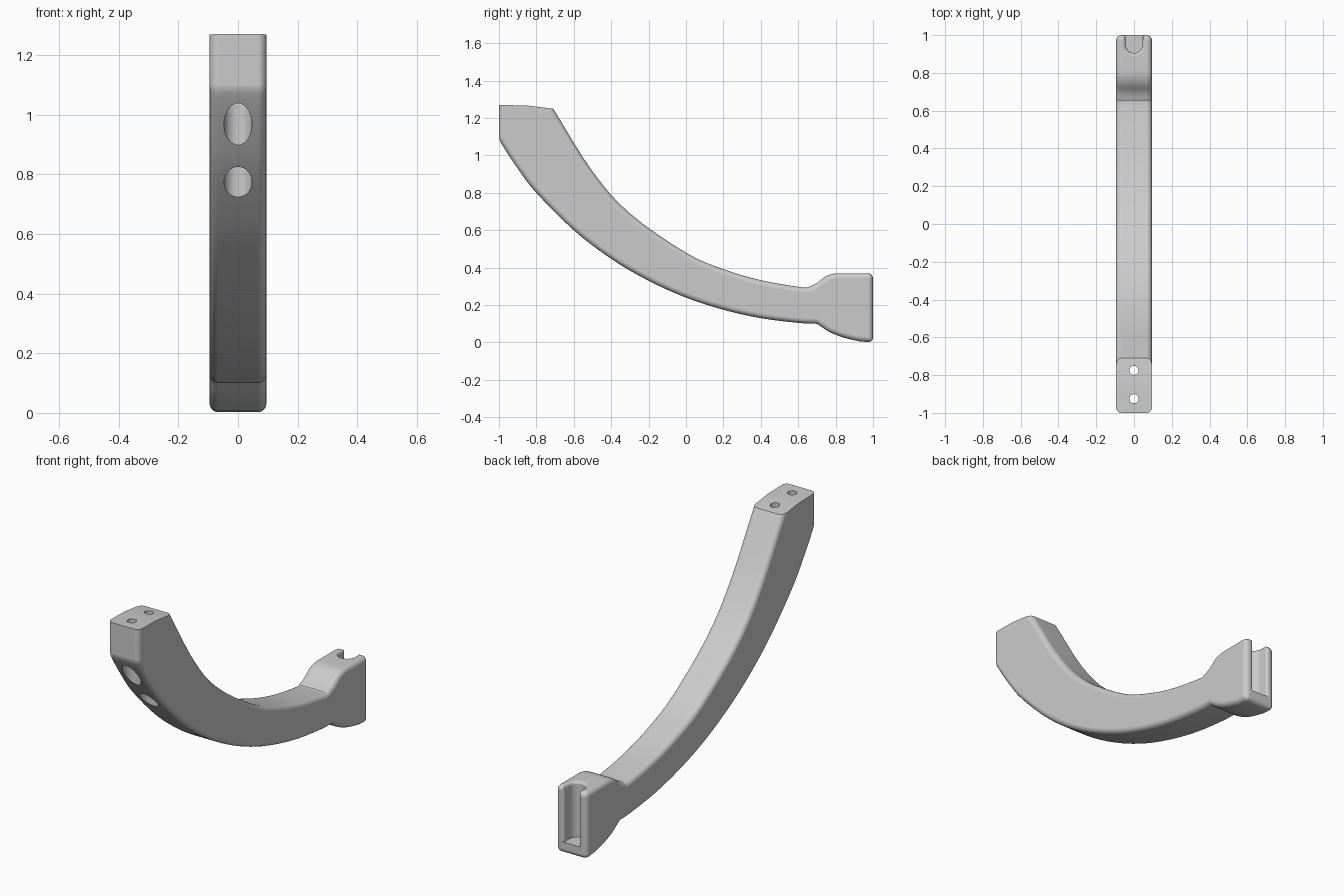
import bpy, bmesh, math
from mathutils import Vector

default_cube = bpy.data.objects.get("Cube")
if default_cube:
    bpy.data.objects.remove(default_cube, do_unlink=True)

HALF_WIDTH = 0.095
EDGE_RADIUS = 0.028

grey = bpy.data.materials.new("plain grey")
grey.use_nodes = True
grey.diffuse_color = (0.6, 0.6, 0.6, 1)
grey.node_tree.nodes["Principled BSDF"].inputs["Base Color"].default_value = (0.6, 0.6, 0.6, 1)


def smooth_path(points, steps=4):
    """Catmull-Rom curve through the points, ends included."""
    pts = [Vector(p) for p in points]
    pts = [2 * pts[0] - pts[1]] + pts + [2 * pts[-1] - pts[-2]]
    path = []
    for a, b, c, d in zip(pts, pts[1:], pts[2:], pts[3:]):
        for i in range(steps):
            t = i / steps
            path.append(0.5 * (2 * b + (c - a) * t + (2 * a - 5 * b + 4 * c - d) * t ** 2
                               + (3 * b - a - 3 * c + d) * t ** 3))
    return path + [pts[-2]]


def loft(bm, rings):
    """Skin closed rings of equal length and cap both ends."""
    loops = [[bm.verts.new(p) for p in ring] for ring in rings]
    for low, high in zip(loops, loops[1:]):
        for i in range(len(low)):
            j = (i + 1) % len(low)
            bm.faces.new((low[i], low[j], high[j], high[i]))
    bm.faces.new(loops[0][::-1])
    bm.faces.new(loops[-1])
    bmesh.ops.recalc_face_normals(bm, faces=bm.faces)
    return loops


def make_object(name, bm):
    mesh = bpy.data.meshes.new(name)
    bm.to_mesh(mesh)
    bm.free()
    mesh.materials.append(grey)
    obj = bpy.data.objects.new(name, mesh)
    bpy.context.collection.objects.link(obj)
    return obj


def cut(target, cutter):
    cutter.hide_render = True
    mod = target.modifiers.new("cut", "BOOLEAN")
    mod.operation = "DIFFERENCE"
    mod.solver = "EXACT"
    mod.object = cutter
    bpy.ops.object.modifier_apply(modifier=mod.name)
    bpy.data.objects.remove(cutter, do_unlink=True)


def bore(name, y, radius, bottom, top):
    bm = bmesh.new()
    angles = [math.tau * i / 40 for i in range(40)]
    loft(bm, [[(radius * math.cos(a), y + radius * math.sin(a), z) for a in angles]
              for z in (bottom, top)])
    return make_object(name, bm)


# Side profile of the arm: underside, end block, then upper side
underside = smooth_path([(-1, 1.1), (-0.985, 1.06), (-0.9, 0.93), (-0.8, 0.80), (-0.6, 0.6),
                         (-0.4, 0.447), (-0.2, 0.33), (0, 0.24), (0.2, 0.175),
                         (0.4, 0.13), (0.6, 0.105), (0.7, 0.1)])
block_base = smooth_path([(0.7, 0.1), (0.76, 0.06), (0.83, 0.03), (0.92, 0.007)])
upper_side = smooth_path([(0.82, 0.37), (0.78, 0.366), (0.74, 0.349), (0.7, 0.318),
                          (0.66, 0.3), (0.62, 0.295), (0.4, 0.333), (0.2, 0.392), (0, 0.48),
                          (-0.3, 0.69), (-0.5, 0.915), (-0.71, 1.25)])
back_corners = [Vector((1, 0)), Vector((1, 0.37))]
top_plate = [Vector((-0.85, 1.267)), Vector((-1, 1.27))]
profile = underside + block_base[1:] + back_corners + upper_side + top_plate

# Arm body with rounded edges, apart from the crisp mounting face on top
bm = bmesh.new()
sides = loft(bm, [[(x, p.x, p.y) for p in profile] for x in (-HALF_WIDTH, HALF_WIDTH)])
rounded = []
for edge in bm.edges:
    a, b = (v.co for v in edge.verts)
    along = abs(a.x - b.x) < 0.001
    if along and min(a.z, b.z) < 1.24:
        rounded.append(edge)
    elif not along and a.y > 0.999:
        rounded.append(edge)
bmesh.ops.bevel(bm, geom=rounded, offset=EDGE_RADIUS, offset_type="OFFSET", segments=5,
                profile=0.5, affect="EDGES", clamp_overlap=False, loop_slide=True)
bmesh.ops.recalc_face_normals(bm, faces=bm.faces)
arm = make_object("curved_arm", bm)
bpy.context.view_layer.objects.active = arm
arm.select_set(True)

# Screw holes from the mounting face, with wide head recesses from below
for y in (-0.925, -0.775):
    cut(arm, bore("head_recess", y, 0.047, 0.4, 1.13))
    cut(arm, bore("screw_hole", y, 0.024, 1.0, 1.4))


# Round-bottomed slot in the back of the end block, with softened lips
def slot_section(spread, z, lip=0.015, radius=0.045):
    r = radius + spread
    half = [(r * math.sin(a), 0.95 - r * math.cos(a))
            for a in (math.pi / 2 * i / 10 for i in range(11))]
    half += [(r + lip * (1 - math.cos(t)), 1 - lip + lip * math.sin(t))
             for t in (math.pi / 2 * i / 5 for i in range(6))]
    half.append((r + lip, 1.1))
    return [(x, y, z) for x, y in half] + [(-x, y, z) for x, y in half[:0:-1]]


rings = [slot_section(0, 0.065)]
for i in range(6):
    t = math.pi / 2 * i / 5
    rings.append(slot_section(0.015 * (1 - math.cos(t)), 0.355 + 0.015 * math.sin(t)))
rings.append(slot_section(0.015, 0.5))
bm = bmesh.new()
loft(bm, rings)
cut(arm, make_object("end_slot", bm))

# Smooth shading with crisp creases
bpy.ops.object.shade_smooth_by_angle(angle=math.radians(25))
weighted = arm.modifiers.new("even shading", "WEIGHTED_NORMAL")
weighted.keep_sharp = True
